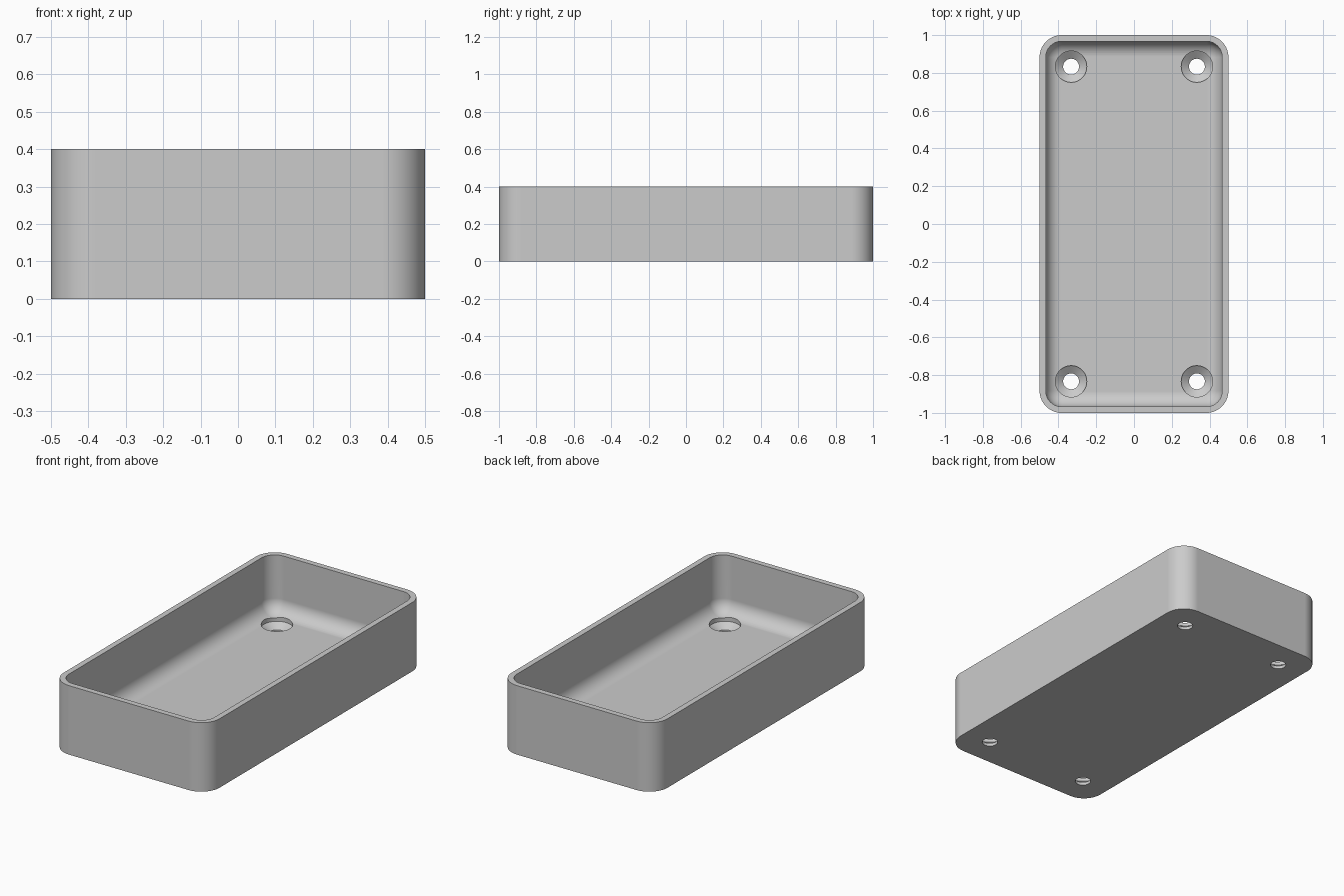
import bpy
import bmesh
from math import sin, cos, pi, radians

# Main dimensions
HALF_X, HALF_Y, HEIGHT = 0.5, 1.0, 0.4
CORNER, WALL, FLOOR, FILLET = 0.117, 0.033, 0.067, 0.082
HOLE_X, HOLE_Y = 0.333, 0.833
CORNER_STEPS, FILLET_STEPS, HOLE_SIDES = 14, 12, 48

old = bpy.data.objects.get("Cube")
if old:
    bpy.data.objects.remove(old, do_unlink=True)

grey = bpy.data.materials.new("plain grey")
grey.use_nodes = True
grey.diffuse_color = (0.6, 0.6, 0.6, 1)
grey.node_tree.nodes["Principled BSDF"].inputs["Base Color"].default_value = (0.6, 0.6, 0.6, 1)


def rounded_ring(bm, inset, z):
    """Ring of vertices around a rounded rectangle, inset from the outside."""
    r = CORNER - inset
    cx, cy = HALF_X - CORNER, HALF_Y - CORNER
    ring = []
    for quarter, (sx, sy) in enumerate([(1, 1), (-1, 1), (-1, -1), (1, -1)]):
        for i in range(CORNER_STEPS + 1):
            a = (quarter + i / CORNER_STEPS) * pi / 2
            ring.append(bm.verts.new((sx * cx + r * cos(a), sy * cy + r * sin(a), z)))
    return ring


def round_ring(bm, x, y, radius, z):
    """Ring of vertices around a circle."""
    return [bm.verts.new((x + radius * cos(2 * pi * i / HOLE_SIDES),
                          y + radius * sin(2 * pi * i / HOLE_SIDES), z))
            for i in range(HOLE_SIDES)]


def skin(bm, rings):
    """Join rings into a closed solid with capped ends."""
    for a, b in zip(rings, rings[1:]):
        for i in range(len(a)):
            j = (i + 1) % len(a)
            bm.faces.new((a[i], a[j], b[j], b[i]))
    bm.faces.new(rings[0][::-1])
    bm.faces.new(rings[-1])


def make_object(name, bm):
    bmesh.ops.recalc_face_normals(bm, faces=bm.faces)
    mesh = bpy.data.meshes.new(name)
    bm.to_mesh(mesh)
    bm.free()
    mesh.materials.append(grey)
    obj = bpy.data.objects.new(name, mesh)
    bpy.context.collection.objects.link(obj)
    return obj


# Tray: outer wall, rim, inner wall and a rounded edge down to the floor
bm = bmesh.new()
section = [(0, 0), (0, HEIGHT), (WALL, HEIGHT)]
for i in range(FILLET_STEPS + 1):
    a = i / FILLET_STEPS * pi / 2
    section.append((WALL + FILLET * (1 - cos(a)), FLOOR + FILLET * (1 - sin(a))))
skin(bm, [rounded_ring(bm, inset, z) for inset, z in section])
tray = make_object("tray", bm)

# Recessed, countersunk screw holes near the four corners
bm = bmesh.new()
hole_section = [(0.042, -0.05), (0.042, 0.018), (0.083, 0.048), (0.083, 0.15)]
for sx in (-1, 1):
    for sy in (-1, 1):
        skin(bm, [round_ring(bm, sx * HOLE_X, sy * HOLE_Y, r, z) for r, z in hole_section])
cutter = make_object("screw_hole_cutter", bm)
cutter.hide_render = True

cut = tray.modifiers.new("screw holes", "BOOLEAN")
cut.operation = "DIFFERENCE"
cut.solver = "EXACT"
cut.object = cutter

bpy.ops.object.select_all(action="DESELECT")
tray.select_set(True)
bpy.context.view_layer.objects.active = tray
bpy.ops.object.modifier_apply(modifier=cut.name)
bpy.data.objects.remove(cutter, do_unlink=True)

# Smooth curves, crisp edges and flat floor
bpy.ops.object.shade_smooth_by_angle(angle=radians(25))
normals = tray.modifiers.new("flat floor", "WEIGHTED_NORMAL")
normals.keep_sharp = True
